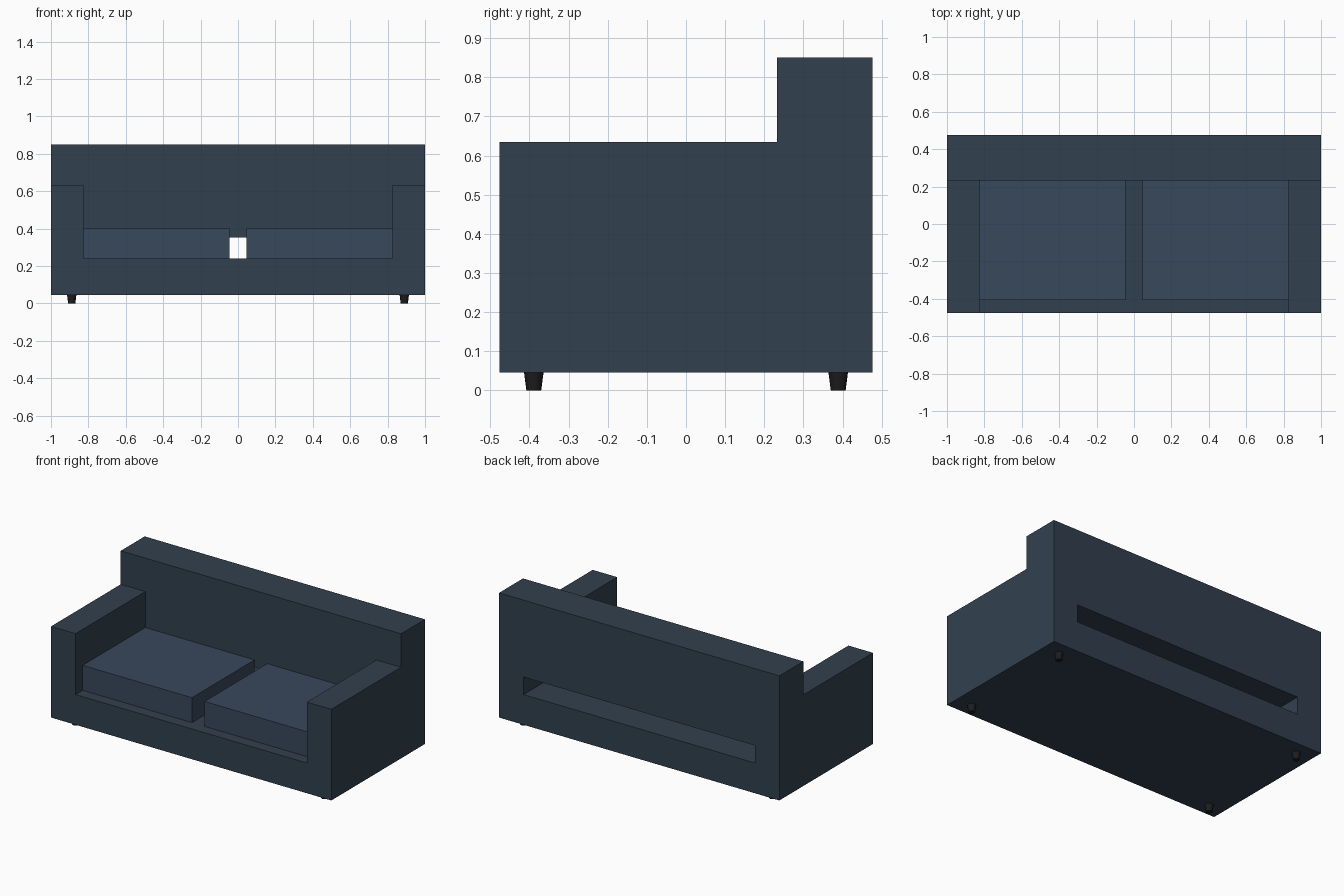
import bpy, bmesh, math
from mathutils import Matrix, Vector

if "Cube" in bpy.data.objects:
    bpy.data.objects.remove(bpy.data.objects["Cube"])


def material(name, rgb):
    m = bpy.data.materials.new(name)
    m.diffuse_color = (*rgb, 1)
    m.use_nodes = True
    m.node_tree.nodes["Principled BSDF"].inputs["Base Color"].default_value = m.diffuse_color
    return m


FABRIC = material("frame_fabric", (0.031, 0.051, 0.077))
CUSHION = material("cushion_fabric", (0.039, 0.065, 0.105))
DARK = material("leg_finish", (0.012, 0.012, 0.014))


def add_box(bm, lo, hi):
    lo, hi = Vector(lo), Vector(hi)
    mat = Matrix.Translation((lo + hi) / 2) @ Matrix.Diagonal((*(hi - lo), 1))
    bmesh.ops.create_cube(bm, size=1, matrix=mat)


def finish(bm, name, mat):
    mesh = bpy.data.meshes.new(name)
    bm.to_mesh(mesh)
    bm.free()
    mesh.materials.append(mat)
    ob = bpy.data.objects.new(name, mesh)
    bpy.context.collection.objects.link(ob)
    return ob


# Frame: one welded shell made from a coarse grid of blocks
# (base, two arms, backrest; open slot under the backrest)
XS = (-1.0, -0.825, 0.825, 1.0)
YS = (-0.477, 0.233, 0.477)
ZS = (0.046, 0.241, 0.354, 0.634, 0.85)


def filled(i, j, k):
    arm, back = i != 1, j == 1
    if k == 0:
        return True                 # base
    if k == 1:
        return arm                  # arms only, slot stays open
    if k == 2:
        return arm or back          # arms and backrest
    return back                     # top of backrest


bm = bmesh.new()
for i in range(3):
    for j in range(2):
        for k in range(4):
            if filled(i, j, k):
                add_box(bm, (XS[i], YS[j], ZS[k]), (XS[i + 1], YS[j + 1], ZS[k + 1]))

# drop the paired faces between neighbouring blocks, then weld and flatten
centres = {}
for f in bm.faces:
    key = tuple(round(c, 4) for c in f.calc_center_median())
    centres.setdefault(key, []).append(f)
inner = [f for pair in centres.values() if len(pair) > 1 for f in pair]
bmesh.ops.delete(bm, geom=inner, context='FACES')
bmesh.ops.remove_doubles(bm, verts=bm.verts, dist=1e-4)
bmesh.ops.dissolve_limit(bm, angle_limit=math.radians(1), verts=bm.verts, edges=bm.edges)
bmesh.ops.recalc_face_normals(bm, faces=bm.faces)
finish(bm, "sofa_frame", FABRIC)

# Seat cushions
for side, x0, x1 in (("left", -0.825, -0.045), ("right", 0.045, 0.825)):
    bm = bmesh.new()
    add_box(bm, (x0, -0.405, 0.241), (x1, 0.233, 0.402))
    finish(bm, side + "_seat_cushion", CUSHION)

# Tapered legs
for sx, side in ((-1, "left"), (1, "right")):
    for sy, end in ((-1, "front"), (1, "back")):
        bpy.ops.mesh.primitive_cone_add(vertices=16, radius1=0.019, radius2=0.025, depth=0.046,
                                        location=(sx * 0.889, sy * 0.389, 0.023))
        leg = bpy.context.object
        leg.name = f"{end}_{side}_leg"
        leg.data.materials.append(DARK)
        bpy.ops.object.shade_smooth_by_angle(angle=math.radians(40))
